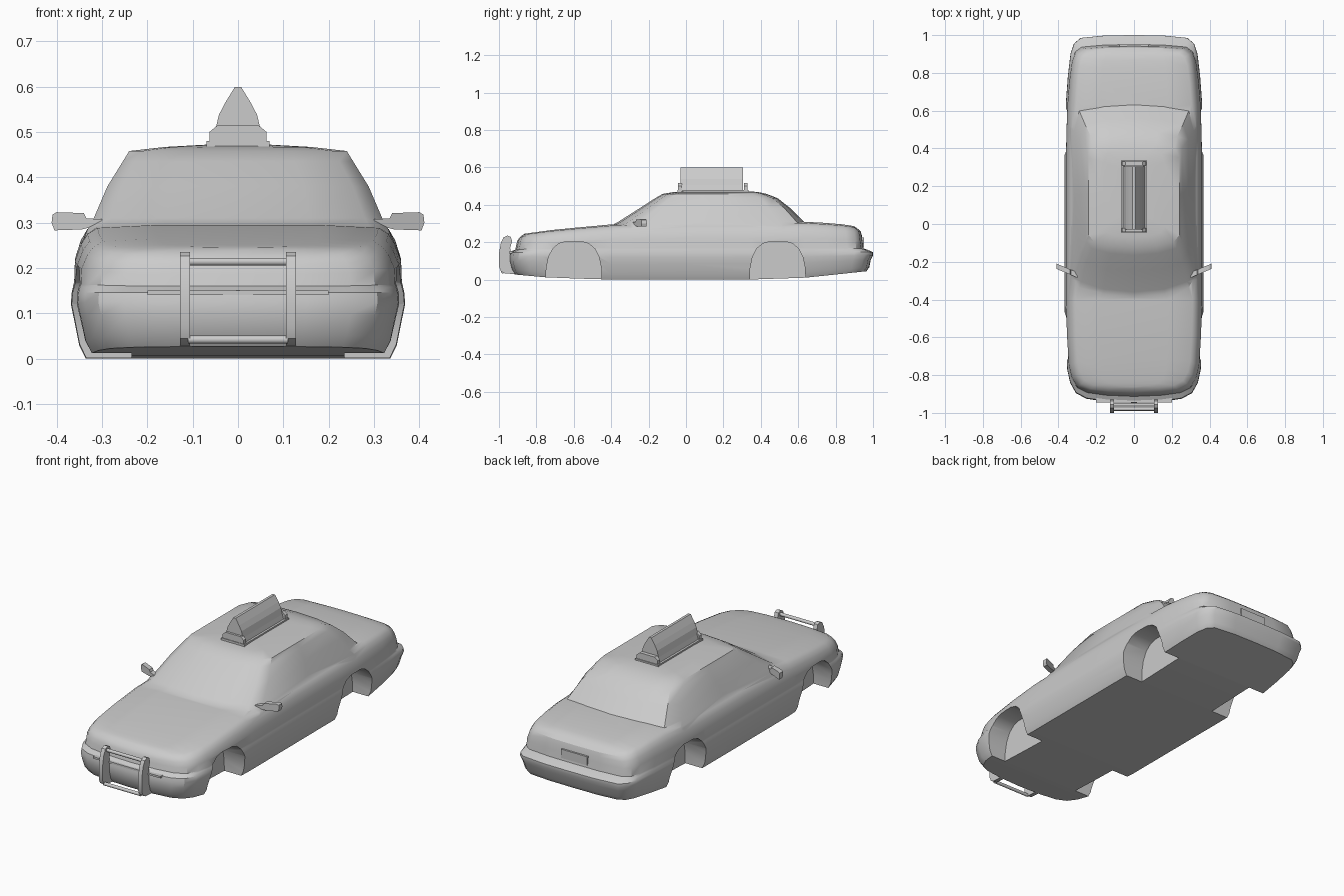
import bpy, bmesh, math
from mathutils import Vector

if "Cube" in bpy.data.objects:
    bpy.data.objects.remove(bpy.data.objects["Cube"])


def finish(name, bm, angle=None):
    bmesh.ops.remove_doubles(bm, verts=bm.verts, dist=1e-5)
    bmesh.ops.recalc_face_normals(bm, faces=bm.faces)
    mesh = bpy.data.meshes.new(name)
    bm.to_mesh(mesh)
    bm.free()
    ob = bpy.data.objects.new(name, mesh)
    bpy.context.collection.objects.link(ob)
    if angle:
        smooth(ob, angle)
    return ob


def activate(ob):
    bpy.ops.object.select_all(action='DESELECT')
    ob.select_set(True)
    bpy.context.view_layer.objects.active = ob


def smooth(ob, angle):
    activate(ob)
    bpy.ops.object.shade_smooth_by_angle(angle=math.radians(angle))


def loft(name, half_rings):
    """Mirror half outlines (front centre to rear centre), bridge them, cap both ends."""
    bm = bmesh.new()
    rings = []
    for half in half_rings:
        full = half + [(-x, y, z) for x, y, z in half[-2:0:-1]]
        rings.append([bm.verts.new(p) for p in full])
    n, h = len(rings[0]), len(half_rings[0])
    for a, b in zip(rings, rings[1:]):
        for i in range(n):
            j = (i + 1) % n
            bm.faces.new((a[i], a[j], b[j], b[i]))
    for r in (rings[0], rings[-1]):
        for i in range(h - 1):
            quad = [r[i], r[i + 1], r[(n - i - 1) % n], r[(n - i) % n]]
            bm.faces.new(list(dict.fromkeys(quad)))
    return finish(name, bm)


def prism(name, profile, axis, spans, angle=None, shear=0):
    """Extrude a (y,z) profile along x or an (x,z) profile along y, once per span."""
    bm = bmesh.new()
    for lo, hi in spans:
        ends = []
        for t in (lo, hi):
            ends.append([bm.verts.new((t, a, z) if axis == 'x' else (a, t + shear * abs(a), z))
                         for a, z in profile])
        n = len(profile)
        bm.faces.new(ends[0])
        bm.faces.new(ends[1])
        for i in range(n):
            j = (i + 1) % n
            bm.faces.new((ends[0][i], ends[0][j], ends[1][j], ends[1][i]))
    return finish(name, bm, angle)


def curve(y, keys):
    if y <= keys[0][0]:
        return keys[0][1]
    for (a, u), (b, v) in zip(keys, keys[1:]):
        if y <= b:
            return u + (v - u) * (y - a) / (b - a)
    return keys[-1][1]


def boolean(ob, other, op):
    m = ob.modifiers.new(op, 'BOOLEAN')
    m.object, m.operation, m.solver = other, op, 'EXACT'
    activate(ob)
    bpy.ops.object.modifier_apply(modifier=m.name)
    bpy.data.objects.remove(other)


def mirror_profile(half):
    return half + [(-x, z) for x, z in reversed(half)]


# Lower body: plan outline stacked in levels, following the hood, boot and floor lines
plan = [(0, -.947), (.15, -.94), (.25, -.925), (.305, -.895), (.335, -.84), (.35, -.77),
        (.36, -.6), (.365, -.4), (.365, 0), (.365, .35), (.362, .5), (.357, .64),
        (.347, .78), (.333, .9), (.315, .955), (.28, .985), (.15, .998), (0, 1)]
top = [(-.9, .228), (-.87, .24), (-.7, .262), (-.38, .29), (0, .3), (.64, .302),
       (.8, .293), (.88, .283), (.94, .268)]
floor = [(-.95, .03), (-.75, .012), (-.45, 0), (.34, 0), (.64, .01), (.97, .045)]
# level height, width scale, front pull-in, rear pull-in
levels = [(0, .92, .03, .035), (.03, .96, .012, .02), (.085, .99, 0, .012), (.12, 1.01, 0, 0),
          (.145, 1.005, .004, 0), (.162, .995, .025, .03), (.17, .99, .034, .05),
          (.22, .985, .04, .056), (.26, .95, .045, .06), (.285, .91, .055, .066),
          (.3, .85, .075, .085), (.307, .5, .085, .1)]


def body_ring(level):
    z0, s, f, r = level
    ring = []
    for x, y in plan:
        if y < -.5:
            y = -.5 + (y + .5) * (.447 - f) / .447
        elif y > .6:
            y = .6 + (y - .6) * (.4 - r) / .4
        if z0 > .15:
            z = .15 + (z0 - .15) * (curve(y, top) - .15) / .15
        else:
            z = z0 + curve(y, floor) * (1 - z0 / .15)
        ring.append((x * s, y, z))
    return ring


body = loft("car_body", [body_ring(l) for l in levels])

# Cabin: level height, half width, windscreen y, rear window y
cabin_plan = [(0, 0), (.5, .015), (.88, .055), (1, .12), (1, .5), (1, .86),
              (.9, .96), (.5, .99), (0, 1)]
cabin_levels = [(.25, .345, -.46, .7), (.285, .332, -.405, .66), (.31, .318, -.36, .63),
                (.38, .288, -.25, .56), (.435, .254, -.165, .49), (.458, .24, -.125, .43),
                (.467, .16, -.07, .39), (.472, .07, 0, .34)]
cabin = loft("cabin", [[(u * w, a + v * (b - a), z) for u, v in cabin_plan]
                       for z, w, a, b in cabin_levels])
boolean(body, cabin, 'UNION')

# Wheel arches
arch = mirror_profile([(.149, -.05), (.147, .06), (.135, .12), (.112, .165), (.08, .192), (.04, .204)])
for cy in (-.6, .49):
    cutter = prism("arch_cutter", [(cy + a, z) for a, z in arch], 'x', [(-.5, -.235), (.235, .5)])
    cutter.hide_render = True
    boolean(body, cutter, 'DIFFERENCE')
smooth(body, 32)

# Push bar: two curved uprights and cross tubes
upright = [(-.9, .028), (-.97, .033), (-.99, .045), (-1, .07), (-1, .14), (-.99, .195),
           (-.975, .226), (-.955, .235), (-.937, .228), (-.93, .205), (-.94, .17), (-.935, .1)]
prism("push_bar_uprights", upright, 'x', [(-.128, -.106), (.106, .128)], 30)
for y, z in ((-.957, .214), (-.98, .042)):
    bpy.ops.mesh.primitive_cylinder_add(vertices=10, radius=.009, depth=.22, location=(0, y, z),
                                        rotation=(0, math.pi / 2, 0))
    bpy.context.object.name = "push_bar_tube"
    smooth(bpy.context.object, 40)

# Door mirrors
housing = [(.3, .296), (.345, .285), (.405, .283), (.411, .3), (.409, .318), (.4, .323),
           (.34, .321), (.334, .309), (.3, .308)]
for side in (-1, 1):
    prism("door_mirror", [(side * x, z) for x, z in housing], 'y', [(-.41, -.382)], shear=.42)

# Roof sign: base plate, end brackets and tent-shaped panel
prism("sign_base", mirror_profile([(.069, .462), (.069, .48)]), 'y', [(-.045, .335)])
prism("sign_brackets", mirror_profile([(.063, .478), (.063, .5), (.045, .515)]), 'y',
      [(-.042, -.022), (.31, .33)])
prism("sign_panel", mirror_profile([(.058, .478), (.05, .505), (.042, .538), (.028, .565), (.007, .599)]),
      'y', [(-.03, .305)])

# Rear number plate panel and bumper trim strips
prism("rear_plate", mirror_profile([(.078, .178), (.078, .225)]), 'y', [(.93, .951)])
prism("front_trim", mirror_profile([(.2, .14), (.2, .15)]), 'y', [(-.946, -.9)])
